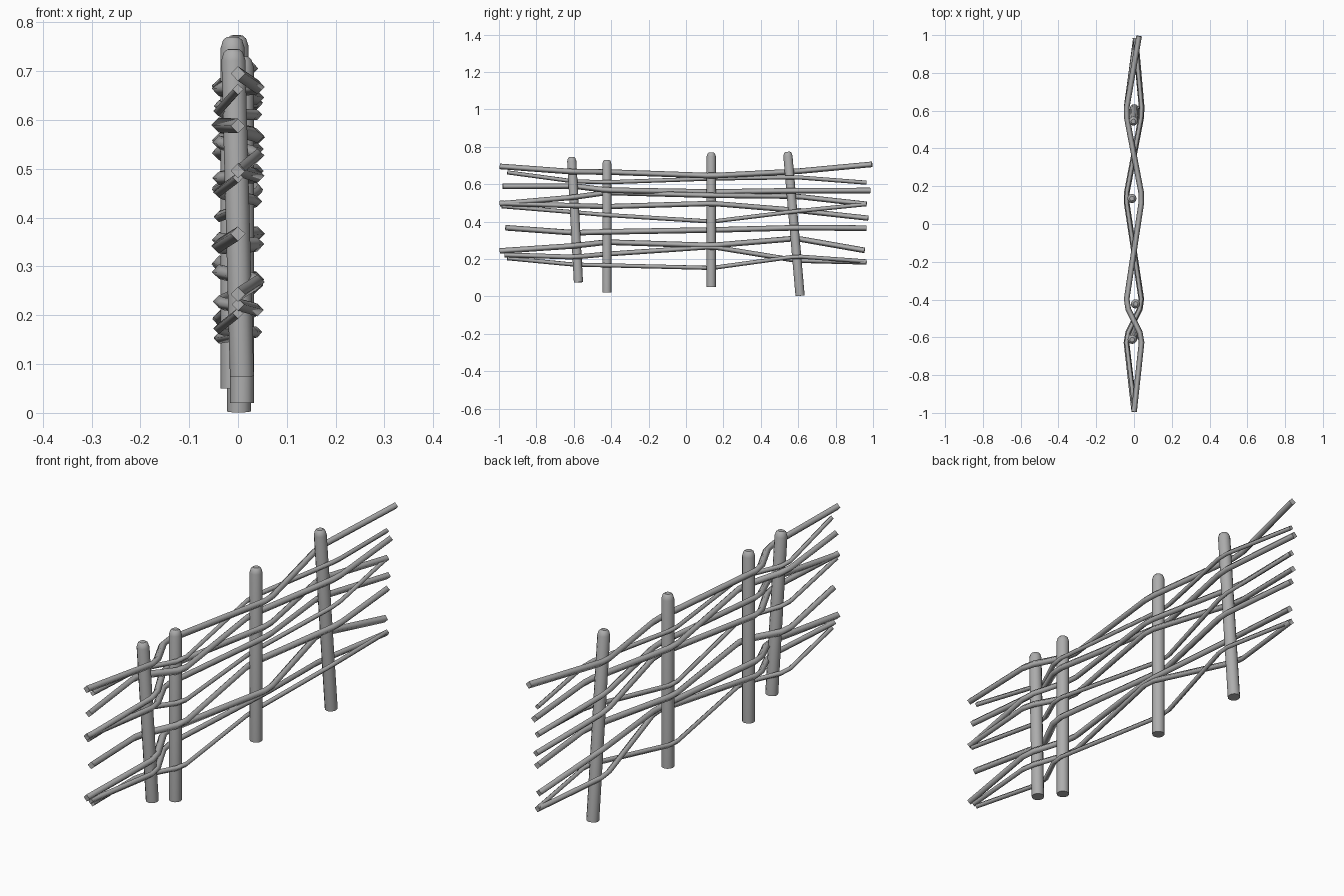
import bpy, bmesh, math
from mathutils import Vector

cube = bpy.data.objects.get("Cube")
if cube:
    bpy.data.objects.remove(cube, do_unlink=True)

grey = bpy.data.materials.new("weathered_grey")
grey.use_nodes = True
COLOUR = (0.42, 0.42, 0.42, 1)
grey.diffuse_color = COLOUR
grey.node_tree.nodes["Principled BSDF"].inputs["Base Color"].default_value = COLOUR


def select_only(obj):
    bpy.ops.object.select_all(action='DESELECT')
    obj.select_set(True)
    bpy.context.view_layer.objects.active = obj


def make_post(name, bottom, top, radius=0.0245, sides=12):
    """Round stake with a low domed top, lofted along its leaning axis."""
    bottom, top = Vector(bottom), Vector(top)
    axis = (top - bottom).normalized()
    turn = Vector((0, 0, 1)).rotation_difference(axis)
    length = (top - bottom).length
    profile = [(0, 1), (length - 0.022, 1), (length - 0.006, 0.8), (length, 0.5)]
    bm = bmesh.new()
    rings = []
    for h, s in profile:
        rings.append([bm.verts.new(bottom + turn @ Vector((
            radius * s * math.cos(math.tau * i / sides),
            radius * s * math.sin(math.tau * i / sides), h))) for i in range(sides)])
    for low, high in zip(rings, rings[1:]):
        for i in range(sides):
            j = (i + 1) % sides
            bm.faces.new((low[i], low[j], high[j], high[i]))
    bm.faces.new(rings[0][::-1])
    bm.faces.new(rings[-1])
    mesh = bpy.data.meshes.new(name)
    bm.to_mesh(mesh)
    bm.free()
    mesh.materials.append(grey)
    obj = bpy.data.objects.new(name, mesh)
    bpy.context.collection.objects.link(obj)
    select_only(obj)
    bpy.ops.object.shade_smooth_by_angle(angle=math.radians(35))


def make_branch(name, points, radius):
    """Thin four-sided branch with softened bends, smooth sides and flat ends."""
    points = [Vector(p) for p in points]
    path = [points[0]]
    for before, p, after in zip(points, points[1:], points[2:]):
        path += [p + (before - p).normalized() * 0.028,
                 p + (after - p).normalized() * 0.028]
    path.append(points[-1])
    curve = bpy.data.curves.new(name, 'CURVE')
    curve.dimensions = '3D'
    curve.bevel_depth = radius
    curve.bevel_resolution = 0
    curve.use_fill_caps = True
    spline = curve.splines.new('POLY')
    spline.points.add(len(path) - 1)
    for sp, p in zip(spline.points, path):
        sp.co = (*p, 1)
    curve.materials.append(grey)
    obj = bpy.data.objects.new(name, curve)
    bpy.context.collection.objects.link(obj)
    select_only(obj)
    bpy.ops.object.convert(target='MESH')
    for face in bpy.context.view_layer.objects.active.data.polygons:
        face.use_smooth = abs(face.normal.y) < 0.8


# Upright stakes, front to back
make_post("front_post", (0.008, -0.575, 0.075), (-0.01, -0.612, 0.745))
make_post("second_post", (0.008, -0.423, 0.02), (0.008, -0.423, 0.73))
make_post("third_post", (-0.011, 0.135, 0.05), (-0.011, 0.135, 0.77))
make_post("back_post", (0.002, 0.61, 0.003), (-0.003, 0.543, 0.773))

# Woven branches: side at first post, front y, back y, radius, heights at ends and posts
branches = [
    (1, -0.995, 0.995, 0.015, (.695, .666, .665, .645, .668, .706)),
    (-1, -0.955, 0.965, 0.011, (.663, .615, .61, .63, .637, .608)),
    (-1, -0.98, 0.985, 0.015, (.588, .59, .568, .558, .565, .566)),
    (1, -0.995, 0.965, 0.014, (.495, .53, .555, .54, .535, .493)),
    (1, -0.995, 0.975, 0.014, (.498, .485, .48, .497, .46, .418)),
    (-1, -0.985, 0.965, 0.011, (.482, .45, .435, .40, .455, .493)),
    (-1, -0.965, 0.965, 0.015, (.367, .34, .345, .355, .367, .365)),
    (1, -0.995, 0.955, 0.015, (.243, .27, .29, .272, .31, .246)),
    (1, -0.97, 0.965, 0.013, (.222, .21, .226, .265, .192, .183)),
    (-1, -0.955, 0.965, 0.011, (.204, .17, .166, .152, .214, .187)),
]
POST_Y = (-0.60, -0.425, 0.14, 0.59)
for n, (side, y0, y1, radius, heights) in enumerate(branches, 1):
    xs = [0] + [side * 0.043 * (-1) ** k for k in range(4)] + [0.027 if n == 1 else 0.008]
    make_branch(f"woven_branch_{n}", list(zip(xs, (y0, *POST_Y, y1), heights)), radius)
